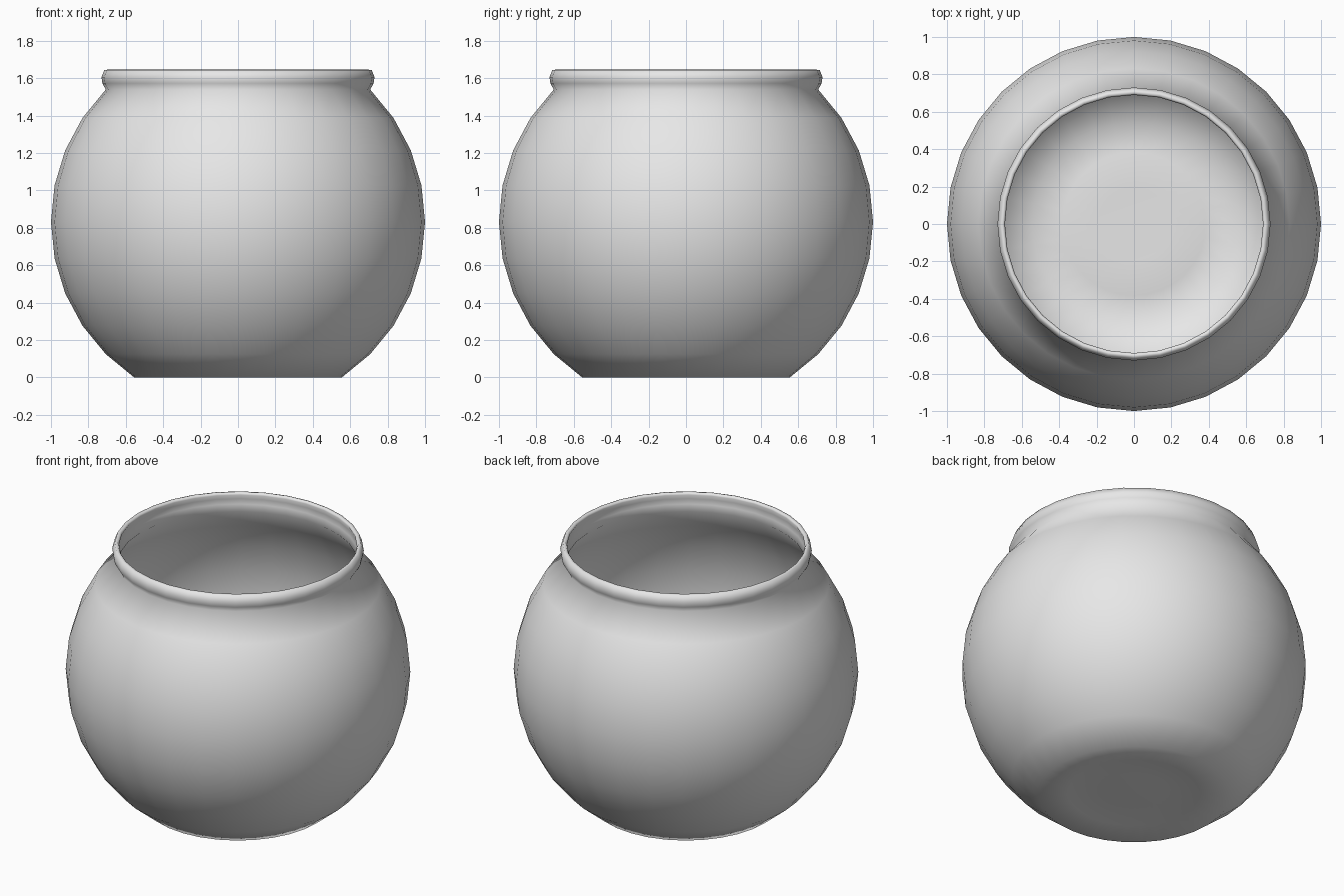
import bpy
import bmesh
import math

SEGMENTS = 32
STEP = math.pi / 16
WALL = 0.02
CENTRE_Z = math.sin(5 * STEP)

cube = bpy.data.objects.get("Cube")
if cube:
    bpy.data.objects.remove(cube, do_unlink=True)

# Pale grey glaze
glaze = bpy.data.materials.new("pale grey")
glaze.use_nodes = True
colour = (0.8, 0.8, 0.8, 1)
glaze.diffuse_color = colour
glaze.node_tree.nodes["Principled BSDF"].inputs["Base Color"].default_value = colour


def globe(radius, first, last):
    """Rings of the round body, from low to high."""
    return [(radius * math.cos(i * STEP), CENTRE_Z + radius * math.sin(i * STEP))
            for i in range(first, last + 1)]


# Gently dimpled floor, body and rolled lip, outside then inside
floor = [(0, 0.005), (0.195, 0.03), (0.383, 0.012)]
outside = floor + globe(1, -5, 4)
lip = [(0.725, 1.572), (0.73, 1.605), (0.715, 1.643), (0.698, 1.645),
       (0.69, 1.632), (0.702, 1.602), (0.698, 1.57)]
inside = globe(1 - WALL, -5, 4)[::-1] + [(r, z + WALL) for r, z in floor[::-1]]
profile = outside + lip + inside

# Turn the profile round the upright axis
bm = bmesh.new()
verts = [bm.verts.new((r, 0, z)) for r, z in profile]
edges = [bm.edges.new(pair) for pair in zip(verts, verts[1:])]
bmesh.ops.spin(bm, geom=verts + edges, cent=(0, 0, 0), axis=(0, 0, 1),
               angle=math.tau, steps=SEGMENTS, use_duplicate=False)
bmesh.ops.remove_doubles(bm, verts=bm.verts[:], dist=0.0005)
bmesh.ops.recalc_face_normals(bm, faces=bm.faces[:])
for face in bm.faces:
    face.smooth = True

mesh = bpy.data.meshes.new("round_bowl")
bm.to_mesh(mesh)
bm.free()
mesh.materials.append(glaze)
bowl = bpy.data.objects.new("round_bowl", mesh)
bpy.context.collection.objects.link(bowl)
